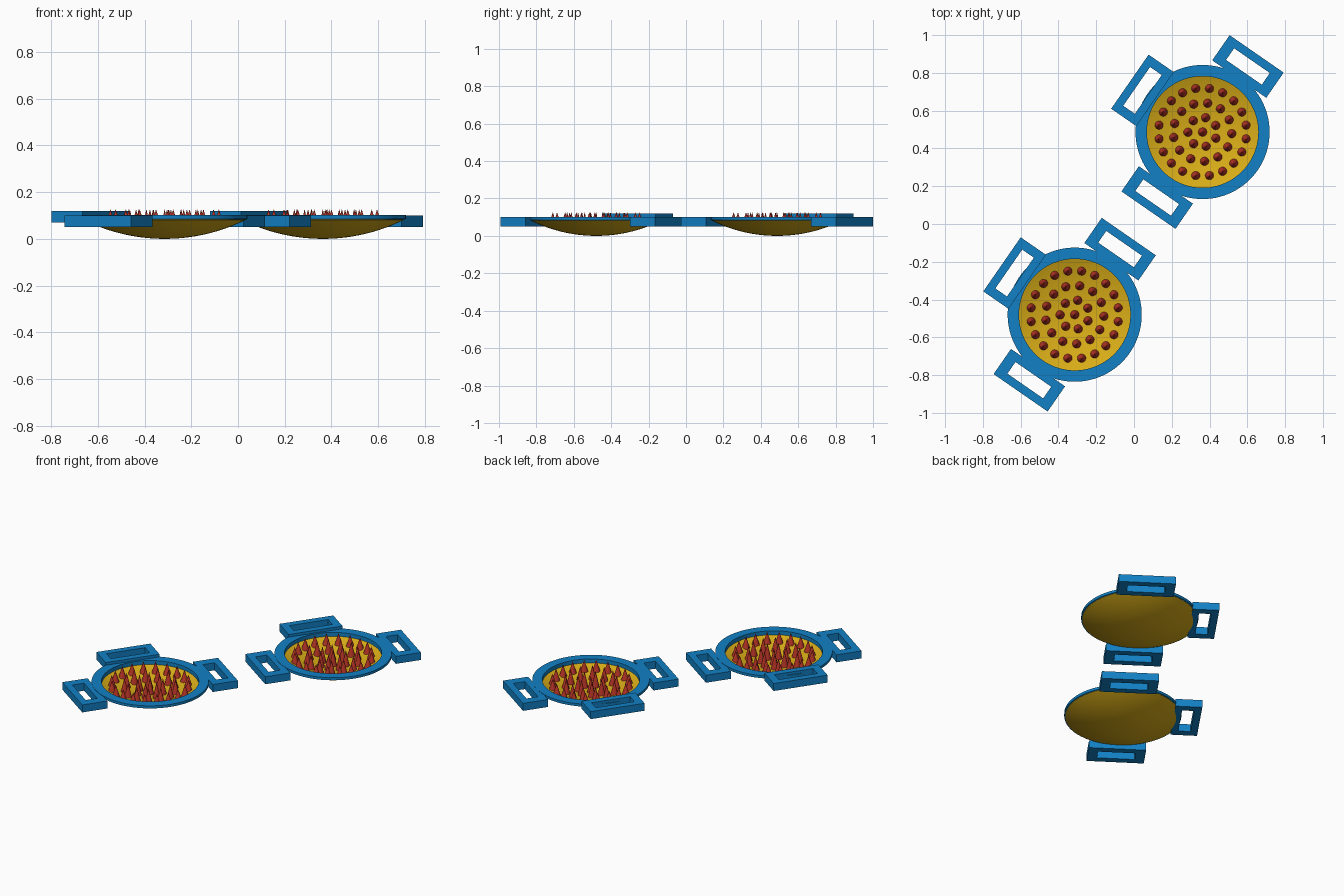
import bpy, bmesh, math
from mathutils import Matrix

if "Cube" in bpy.data.objects:
    bpy.data.objects.remove(bpy.data.objects["Cube"])


def material(name, rgb):
    m = bpy.data.materials.new(name)
    m.diffuse_color = (*rgb, 1)
    m.use_nodes = True
    m.node_tree.nodes["Principled BSDF"].inputs["Base Color"].default_value = m.diffuse_color
    return m


BLUE = material("blue", (0.006, 0.22, 0.56))
YELLOW = material("yellow", (0.70, 0.42, 0.009))
RED = material("red", (0.48, 0.035, 0.02))


def add_object(name, bm, mat, smooth=False):
    bmesh.ops.recalc_face_normals(bm, faces=bm.faces)
    me = bpy.data.meshes.new(name)
    bm.to_mesh(me)
    bm.free()
    me.materials.append(mat)
    ob = bpy.data.objects.new(name, me)
    bpy.context.collection.objects.link(ob)
    if smooth:
        bpy.ops.object.select_all(action='DESELECT')
        ob.select_set(True)
        bpy.context.view_layer.objects.active = ob
        bpy.ops.object.shade_smooth_by_angle(angle=math.radians(35))
    return ob


def lathe(name, profile, centre, mat, steps=96):
    """Revolve a closed (radius, z) profile around a vertical axis."""
    bm = bmesh.new()
    vs = [bm.verts.new((r, 0, z)) for r, z in profile]
    es = [bm.edges.new((vs[i], vs[(i + 1) % len(vs)])) for i in range(len(vs))]
    bmesh.ops.spin(bm, geom=vs + es, cent=(0, 0, 0), axis=(0, 0, 1),
                   angle=2 * math.pi, steps=steps)
    bmesh.ops.remove_doubles(bm, verts=bm.verts, dist=1e-5)
    bmesh.ops.dissolve_degenerate(bm, edges=bm.edges, dist=1e-6)
    bmesh.ops.translate(bm, verts=bm.verts, vec=(*centre, 0))
    return add_object(name, bm, mat, True)


def strap_loop(name, centre, angle, dist, z0, z1, slot):
    """Rectangular frame with a slot, placed outward along an angle."""
    bm = bmesh.new()
    corners = [(-1, -1), (1, -1), (1, 1), (-1, 1)]
    rings = []
    for hw, hl in ((0.081, 0.174), (slot[0] / 2, slot[1] / 2)):
        for z in (z0, z1):
            rings.append([bm.verts.new((dist + a * hw, b * hl, z)) for a, b in corners])
    ob, ot, ib, it = rings
    for a, b in ((ob, ot), (ot, it), (it, ib), (ib, ob)):
        for i in range(4):
            j = (i + 1) % 4
            bm.faces.new((a[i], a[j], b[j], b[i]))
    bm.transform(Matrix.Translation((*centre, 0)) @ Matrix.Rotation(math.radians(angle), 4, 'Z'))
    return add_object(name, bm, BLUE)


# Spherical bowl: rim radius 0.35, depth about 0.085
R = 0.784


def bowl_z(r):
    return R - math.sqrt(R * R - r * r)


WALL = 0.018
N = 16
radii = [0.348 * i / N for i in range(N + 1)]
bowl_profile = ([(r, bowl_z(r)) for r in radii]
                + [(r, bowl_z(r) + WALL) for r in reversed(radii)])
rim_profile = [(0.295, 0.07), (0.295, 0.102), (0.355, 0.102), (0.355, 0.085), (0.34, 0.08)]

for side, centre in (("back", (0.363, 0.487)), ("front", (-0.314, -0.48))):
    lathe(side + "_bowl", bowl_profile, centre, YELLOW)
    lathe(side + "_rim", rim_profile, centre, BLUE)

    # Strap loops: two opposite ends and one raised on the side
    strap_loop(side + "_end_loop_a", centre, 55.3, 0.422, 0.05, 0.10, (0.075, 0.23))
    strap_loop(side + "_end_loop_b", centre, 235.3, 0.422, 0.05, 0.10, (0.075, 0.23))
    strap_loop(side + "_side_loop", centre, 145.3, 0.387, 0.07, 0.12, (0.075, 0.25))

    # Spikes in concentric rings, all tips at one height
    bm = bmesh.new()
    for r, count, start in ((0, 1, 0), (0.078, 7, 78), (0.156, 13, 80), (0.235, 20, 9)):
        for k in range(count):
            t = math.radians(start + 360 * k / count)
            base = bowl_z(r) + WALL - 0.004
            h = 0.125 - base
            pos = (centre[0] + r * math.cos(t), centre[1] + r * math.sin(t), base + h / 2)
            bmesh.ops.create_cone(bm, cap_ends=True, segments=24, radius1=0.024,
                                  radius2=0.0005, depth=h, matrix=Matrix.Translation(pos))
    add_object(side + "_spikes", bm, RED, True)
